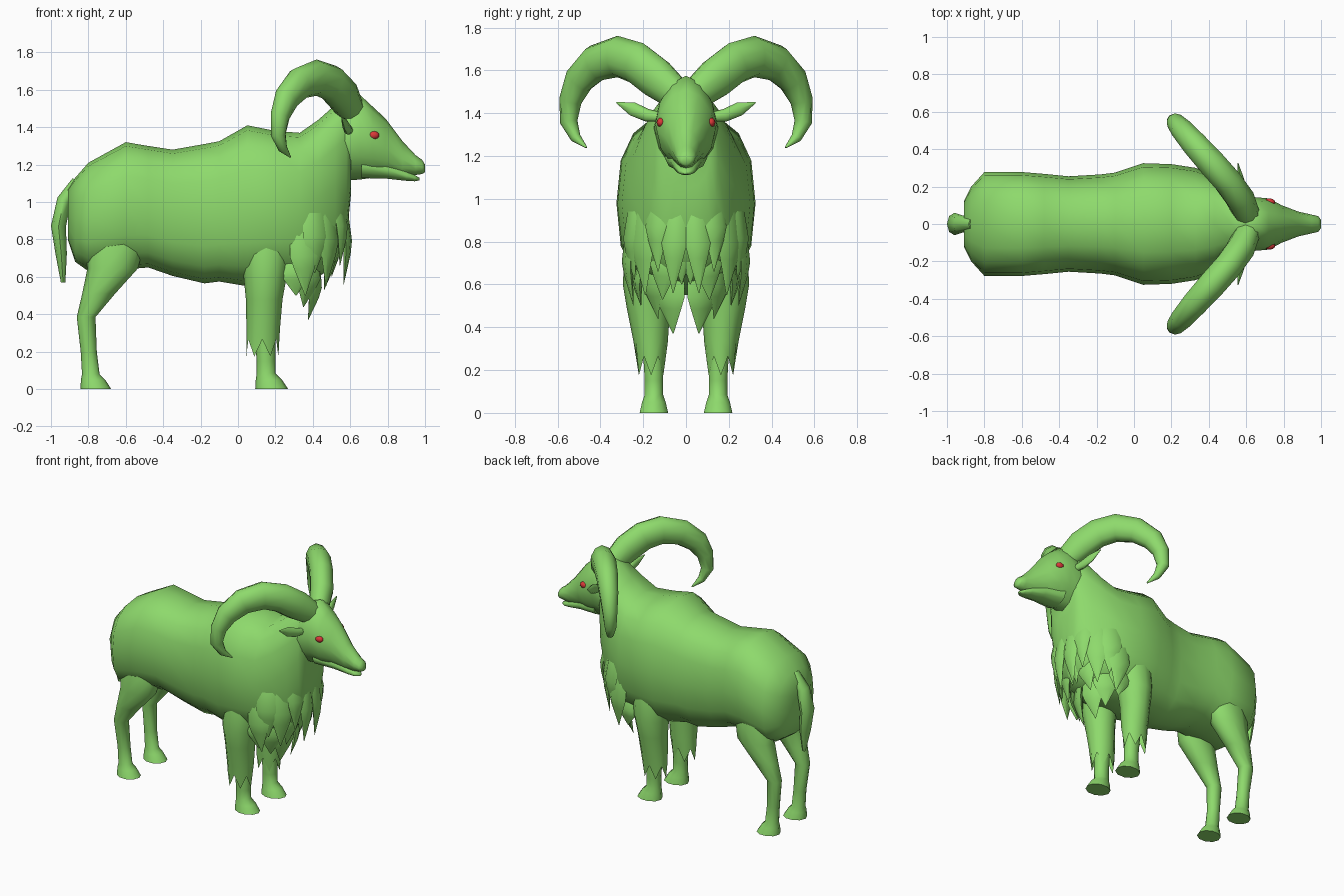
import bpy, bmesh, math
from mathutils import Vector


def material(name, color):
    m = bpy.data.materials.new(name)
    m.diffuse_color = color
    return m


GREEN = material("green_coat", (0.27, 0.7, 0.15, 1))
RED = material("red_eye", (0.7, 0.04, 0.04, 1))


def finish(bm, name, mirror=False, mat=GREEN, angle=60):
    bmesh.ops.recalc_face_normals(bm, faces=bm.faces)
    me = bpy.data.meshes.new(name)
    bm.to_mesh(me)
    bm.free()
    ob = bpy.data.objects.new(name, me)
    bpy.context.collection.objects.link(ob)
    me.materials.append(mat)
    if mirror:
        md = ob.modifiers.new("mirror", 'MIRROR')
        md.use_axis = (False, True, False)
        md.use_mirror_merge = False
    bpy.ops.object.select_all(action='DESELECT')
    ob.select_set(True)
    bpy.context.view_layer.objects.active = ob
    bpy.ops.object.shade_smooth_by_angle(angle=math.radians(angle))
    return ob


def loft(bm, sections, n=10, axes=None, ref=None, power=1.0, jag=0.0):
    """Skin (x, y, z, a, b) rings; fixed axes, or rings square to the path."""
    pts = [Vector(s[:3]) for s in sections]
    rings = []
    for i, (x, y, z, a, b) in enumerate(sections):
        if axes:
            u, v = Vector(axes[0]), Vector(axes[1])
        else:
            t = (pts[min(i + 1, len(pts) - 1)] - pts[max(i - 1, 0)]).normalized()
            u = t.cross(Vector(ref)).normalized()
            v = t.cross(u)
        ring = []
        for k in range(n):
            c = math.cos(math.tau * k / n)
            s = math.sin(math.tau * k / n)
            c = math.copysign(abs(c) ** power, c)
            s = math.copysign(abs(s) ** power, s)
            ring.append(bm.verts.new(pts[i] + u * a * c + v * b * s))
        rings.append(ring)
    for r, q in zip(rings, rings[1:]):
        for k in range(n):
            bm.faces.new((r[k], r[(k + 1) % n], q[(k + 1) % n], q[k]))
    bm.faces.new(rings[0])
    if jag:
        for k, vert in enumerate(rings[-1]):
            vert.co.z += jag if k % 2 else -jag
    else:
        bm.faces.new(rings[-1])


YZ = ((0, 1, 0), (0, 0, 1))
XY = ((1, 0, 0), (0, 1, 0))


def spine(rows):
    # (x, bottom, top, half width) -> ring sections
    return [(x, 0, (lo + hi) / 2, w, (hi - lo) / 2) for x, lo, hi, w in rows]


# Body and neck
bm = bmesh.new()
loft(bm, spine([
    (-.91, .80, 1.07, .12), (-.87, .68, 1.13, .20), (-.80, .63, 1.21, .278),
    (-.60, .64, 1.32, .278), (-.48, .65, 1.30, .268), (-.35, .605, 1.28, .255),
    (-.18, .565, 1.31, .265), (-.10, .575, 1.325, .275), (.05, .55, 1.41, .325),
    (.20, .57, 1.38, .32), (.33, .58, 1.37, .30), (.43, .60, 1.44, .255),
    (.52, .66, 1.52, .20), (.58, .80, 1.55, .15), (.605, 1.05, 1.54, .12)]),
    16, YZ, power=.8)
finish(bm, "body")

# Head: narrow brow, wide cheeks, pointed muzzle
bm = bmesh.new()
loft(bm, spine([
    (.50, 1.12, 1.47, .14), (.58, 1.115, 1.55, .15), (.65, 1.12, 1.575, .143),
    (.72, 1.13, 1.51, .137), (.79, 1.135, 1.445, .10), (.88, 1.13, 1.325, .066),
    (.95, 1.145, 1.25, .05), (.985, 1.15, 1.225, .042), (1.0, 1.16, 1.20, .022)]),
    12, YZ, power=1.12)
finish(bm, "head")

# Lower jaw
bm = bmesh.new()
loft(bm, spine([(.66, 1.125, 1.26, .10), (.80, 1.122, 1.22, .072),
                (.90, 1.112, 1.17, .052), (.945, 1.11, 1.145, .038),
                (.97, 1.115, 1.13, .015)]), 10, YZ)
finish(bm, "lower_jaw")

# Horns
bm = bmesh.new()
loft(bm, [(.615, .03, 1.475, .075, .065), (.565, .14, 1.565, .10, .078),
          (.50, .23, 1.635, .10, .078), (.42, .32, 1.665, .097, .078),
          (.33, .42, 1.635, .088, .072), (.26, .50, 1.555, .074, .062),
          (.225, .54, 1.46, .055, .05), (.215, .548, 1.36, .042, .04),
          (.24, .515, 1.285, .025, .025), (.28, .465, 1.24, .004, .004)],
     10, ref=(.75, .65, 0))
finish(bm, "horns", True)

# Ears
bm = bmesh.new()
loft(bm, [(.60, .10, 1.38, .02, .02), (.585, .18, 1.39, .03, .022),
          (.57, .25, 1.42, .032, .015), (.555, .325, 1.45, .003, .003)],
     8, ref=(1, 0, 0))
finish(bm, "ears", True)

# Eyes
bm = bmesh.new()
bmesh.ops.create_uvsphere(bm, u_segments=12, v_segments=8, radius=1)
for v in bm.verts:
    v.co = Vector((.725 + .03 * v.co.x, .117 + .02 * v.co.y, 1.357 + .022 * v.co.z))
finish(bm, "eyes", True, RED)

# Front legs
bm = bmesh.new()
loft(bm, [(.14, .155, .40, .06, .055), (.15, .15, .15, .05, .045),
          (.15, .15, .085, .05, .045), (.165, .15, .05, .07, .058),
          (.18, .15, .0, .088, .07)], 10, XY)
finish(bm, "front_legs", True)

# Shaggy leg chaps ending in a ragged hem
bm = bmesh.new()
loft(bm, [(.15, .15, .90, .13, .10), (.15, .175, .76, .13, .112),
          (.145, .18, .60, .115, .115), (.14, .175, .48, .098, .10),
          (.135, .165, .33, .09, .08), (.13, .163, .22, .086, .066)],
     12, XY, jag=.045)
finish(bm, "front_leg_chaps", True)

# Hind legs, thighs buried in the body
bm = bmesh.new()
loft(bm, [(-.66, .13, .92, .13, .09), (-.66, .15, .76, .155, .095),
          (-.67, .165, .645, .135, .092), (-.745, .165, .51, .088, .07),
          (-.812, .16, .385, .05, .047), (-.798, .15, .20, .043, .04),
          (-.787, .15, .08, .047, .042), (-.775, .15, .05, .065, .055),
          (-.76, .15, .0, .082, .07)], 10, XY)
finish(bm, "hind_legs", True)

# Tail
bm = bmesh.new()
loft(bm, [(-.86, 0, 1.11, .03, .03), (-.93, 0, 1.01, .05, .038),
          (-.96, 0, .87, .06, .04), (-.945, 0, .72, .05, .03),
          (-.935, 0, .57, .012, .012)], 8, ref=(1, 0, 0))
finish(bm, "tail")

# Chest fringe: (root, tip, half width) of tapering hair locks
LOCKS = [((.56, .04, 1.14), (.565, .06, .56), .06),
         ((.52, .12, 1.18), (.545, .13, .66), .06),
         ((.47, .18, 1.15), (.47, .19, .55), .075),
         ((.40, .235, 1.10), (.41, .24, .62), .075),
         ((.33, .26, 1.02), (.36, .245, .50), .075),
         ((.50, .02, .95), (.50, .02, .60), .05),
         ((.48, .07, .92), (.46, .11, .53), .07),
         ((.42, .07, .80), (.375, .06, .37), .075),
         ((.38, .15, .82), (.35, .13, .44), .08),
         ((.30, .19, .80), (.31, .21, .50), .085)]
bm = bmesh.new()
for root, tip, w in LOCKS:
    root, tip = Vector(root), Vector(tip)
    out = Vector((root.x - .28, root.y, 0)).normalized()
    secs = []
    for f, k, bulge in ((0, .4, -.05), (.35, .9, .006), (.6, 1, .022),
                        (.72, .75, .02), (1, .03, 0)):
        secs.append((*(root.lerp(tip, f) + out * bulge), w * k, .024 * k))
    loft(bm, secs, 6, ref=out)
finish(bm, "chest_fringe", True, angle=50)
